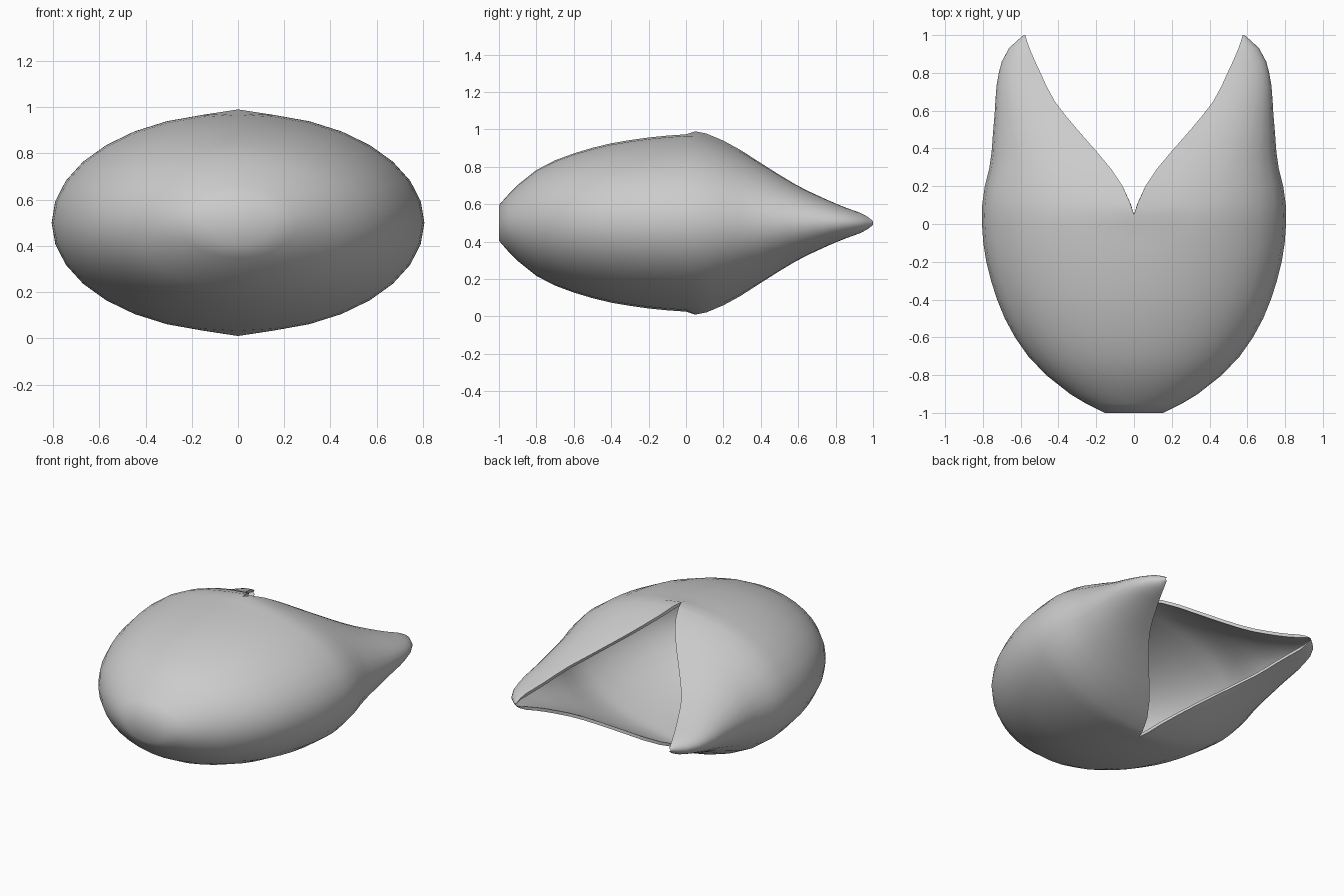
import bpy, bmesh, math

if "Cube" in bpy.data.objects:
    bpy.data.objects.remove(bpy.data.objects["Cube"])

N = 16  # segments in each half of a cross-section

# cup rings: y, half width, half height
cup = [(-1, .155, .095), (-.95, .255, .152), (-.9, .338, .203), (-.8, .465, .283),
       (-.7, .56, .335), (-.6, .63, .372), (-.5, .684, .402), (-.4, .725, .426),
       (-.3, .757, .443), (-.2, .782, .457), (-.1, .798, .467), (0, .805, .474)]

# petal rings: y, edge x, outer x, half height, extra height of the edge
petal = [(.05, 0, .806, .475, .015), (.11, .02, .803, .465, .013), (.2, .06, .79, .432, .008),
         (.29, .12, .767, .388, .003), (.38, .195, .754, .333, 0), (.5, .3, .745, .257, 0),
         (.58, .367, .738, .209, 0), (.65, .42, .734, .172, 0), (.73, .463, .728, .135, 0),
         (.8, .495, .716, .104, 0), (.86, .523, .7, .08, 0), (.93, .553, .662, .055, 0),
         (.97, .567, .62, .034, 0), (1, .575, .585, .01, 0)]

bm = bmesh.new()


def arc(y, cx, rx, rz, lift=0):
    """Half ellipse bulging to +x, from top to bottom."""
    pts = []
    for i in range(N + 1):
        a = math.pi * i / N
        z = .5 + rz * math.cos(a) + (lift if i == 0 else -lift if i == N else 0)
        x = cx + rx * math.sin(a) if 0 < i < N else cx
        pts.append(bm.verts.new((x, y, z)))
    return pts


# right half of the cup, running on into the right petal
rings = [arc(y, 0, w, h) for y, w, h in cup]
rings += [arc(y, xe, xo - xe, h, lift) for y, xe, xo, h, lift in petal]
for a, b in zip(rings, rings[1:]):
    for i in range(N):
        bm.faces.new((a[i], a[i + 1], b[i + 1], b[i]))

# left half by mirroring, joined along the middle of the cup
geom = bm.verts[:] + bm.edges[:] + bm.faces[:]
bmesh.ops.mirror(bm, geom=geom, axis='X', merge_dist=.0005)
bmesh.ops.remove_doubles(bm, verts=bm.verts, dist=.0005)

# flat oval base at the front
base = [v for v in bm.verts if v.co.y < -.999]
base.sort(key=lambda v: math.atan2(v.co.z - .5, v.co.x))
bm.faces.new(base)
bmesh.ops.recalc_face_normals(bm, faces=bm.faces)

# outer side faces outward
side = max(bm.faces, key=lambda f: f.calc_center_median().x)
if side.normal.x < 0:
    bmesh.ops.reverse_faces(bm, faces=bm.faces)

mesh = bpy.data.meshes.new("two_petal_cup")
bm.to_mesh(mesh)
bm.free()
shell = bpy.data.objects.new("two_petal_cup", mesh)
bpy.context.collection.objects.link(shell)

# wall thickness, inward
wall = shell.modifiers.new("Wall", 'SOLIDIFY')
wall.thickness = .02
wall.offset = -1
wall.thickness_clamp = 1
bpy.context.view_layer.objects.active = shell
shell.select_set(True)
bpy.ops.object.modifier_apply(modifier="Wall")
bpy.ops.object.shade_smooth_by_angle(angle=math.radians(45))
